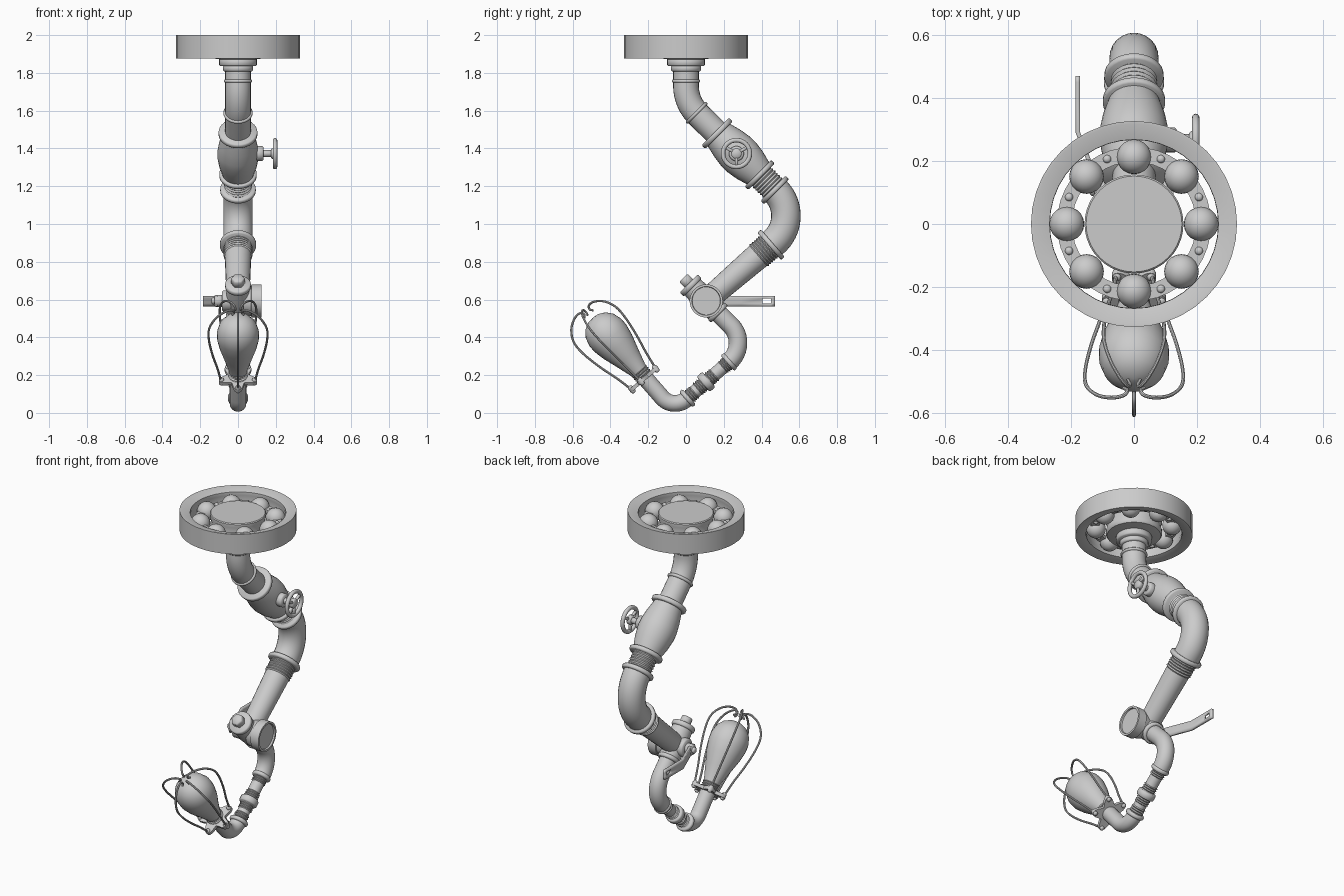
import bpy, bmesh, math
from mathutils import Vector, Matrix

if "Cube" in bpy.data.objects:
    bpy.data.objects.remove(bpy.data.objects["Cube"])

V = Vector
X = V((1, 0, 0))


def P(y, z, x=0.0):
    return V((x, y, z))


def finish(name, bm, angle=40):
    bmesh.ops.remove_doubles(bm, verts=bm.verts, dist=1e-5)
    bmesh.ops.recalc_face_normals(bm, faces=bm.faces)
    me = bpy.data.meshes.new(name)
    bm.to_mesh(me)
    bm.free()
    for p in me.polygons:
        p.use_smooth = True
    me.set_sharp_from_angle(angle=math.radians(angle))
    ob = bpy.data.objects.new(name, me)
    bpy.context.collection.objects.link(ob)
    return ob


def frame(origin, axis):
    """Local z along axis, local x along world x where possible."""
    a = axis.normalized()
    x = X if abs(a.x) < 0.5 else V((0, 1, 0))
    y = a.cross(x)
    return Matrix.Translation(origin) @ Matrix((x, y, a)).transposed().to_4x4()


def skin(bm, rings, closed=False):
    n = len(rings[0])
    for a, b in zip(rings, rings[1:] + rings[:1] if closed else rings[1:]):
        for i in range(n):
            j = (i + 1) % n
            bm.faces.new((a[i], a[j], b[j], b[i]))
    if not closed:
        bm.faces.new(rings[0])
        bm.faces.new(rings[-1])


def lathe(name, profile, origin=V(), axis=V((0, 0, 1)), sides=32, closed=False, angle=40):
    """Turn (radius, height) pairs around an axis."""
    bm = bmesh.new()
    m = frame(origin, axis)
    rings = []
    for r, h in profile:
        rings.append([bm.verts.new(m @ V((r * math.cos(t), r * math.sin(t), h)))
                      for t in (2 * math.pi * i / sides for i in range(sides))])
    skin(bm, rings, closed)
    return finish(name, bm, angle)


def cyl(name, r, h0, h1, origin=V(), axis=V((0, 0, 1)), sides=32):
    b = min(0.006, abs(h1 - h0) * 0.3)
    return lathe(name, [(r - b, h0), (r, h0 + b), (r, h1 - b), (r - b, h1)], origin, axis, sides, angle=50)


def sweep(name, pts, radii, sides=24, m=Matrix()):
    """Round tube along a path lying in the local yz plane."""
    bm = bmesh.new()
    rings = []
    for i, p in enumerate(pts):
        t = (pts[min(i + 1, len(pts) - 1)] - pts[max(i - 1, 0)]).normalized()
        s = t.cross(X)
        rings.append([bm.verts.new(m @ (p + radii[i] * (X * math.cos(a) + s * math.sin(a))))
                      for a in (2 * math.pi * k / sides for k in range(sides))])
    skin(bm, rings)
    return finish(name, bm)


def elbow(name, a, corner, b, tan, r, steps=12):
    """Pipe from a to b with a circular bend at the corner."""
    d1, d2 = (corner - a).normalized(), (b - corner).normalized()
    ang = d1.angle(d2)
    R = tan / math.tan(ang / 2)
    c = corner - d1 * tan + (d2 - d1 * d1.dot(d2)).normalized() * R
    u = (corner - d1 * tan - c).normalized()
    pts = [a] + [c + R * (u * math.cos(ang * k / steps) + d1 * math.sin(ang * k / steps))
                 for k in range(steps + 1)] + [b]
    return sweep(name, pts, [r] * len(pts))


def thread(name, r, p, axis, length, n):
    prof = []
    for k in range(n):
        prof += [(r, length * k / n), (r + 0.007, length * (k + 0.5) / n)]
    return lathe(name, prof + [(r, length)], p, axis, 24, angle=20)


def smooth_path(c, steps=6):
    c = [2 * c[0] - c[1]] + c + [2 * c[-1] - c[-2]]
    out = []
    for p0, p1, p2, p3 in zip(c, c[1:], c[2:], c[3:]):
        for k in range(steps):
            t = k / steps
            out.append(0.5 * (2 * p1 + (p2 - p0) * t + (2 * p0 - 5 * p1 + 4 * p2 - p3) * t * t
                              + (3 * p1 - p0 - 3 * p2 + p3) * t ** 3))
    return out + [c[-2]]


# Ball bearing ceiling mount
lathe("bearing_outer_ring", [(0.327, 1.877), (0.327, 2.0), (0.318, 2.0), (0.268, 1.985), (0.267, 1.965),
                             (0.275, 1.94), (0.267, 1.91), (0.268, 1.89), (0.318, 1.875)],
      closed=True, sides=40)
lathe("bearing_inner_race", [(0.1, 1.872), (0.15, 1.88), (0.157, 1.89), (0.157, 1.91), (0.15, 1.935),
                             (0.157, 1.96), (0.157, 1.98), (0.152, 1.985)], sides=40)
lathe("bearing_cage", [(0.197, 1.925), (0.245, 1.925), (0.245, 1.945), (0.197, 1.945)], closed=True, sides=40)
for i in range(8):
    a = i * math.pi / 4
    bm = bmesh.new()
    bmesh.ops.create_uvsphere(bm, u_segments=20, v_segments=12, radius=0.055,
                              matrix=Matrix.Translation((0.213 * math.cos(a), 0.213 * math.sin(a), 1.935)))
    finish("bearing_ball", bm)
    a += math.pi / 8
    cyl("cage_rivet", 0.013, -0.018, 0.018, V((0.223 * math.cos(a), 0.223 * math.sin(a), 1.935)), sides=12)

# Upper pipe with collars
D = P(1, -1).normalized()          # down and back
valve0, valve1 = P(0.165, 1.48), P(0.39, 1.26)
elbow("upper_pipe", P(0, 1.88), P(0, 1.642), valve0, 0.09, 0.068)
cyl("mount_flange", 0.1, 1.836, 1.876)
cyl("mount_collar", 0.08, 1.808, 1.84)
cyl("upper_band", 0.075, 1.748, 1.765)
cyl("upper_pipe_ring", 0.077, -0.009, 0.009, P(0.056, 1.588), D)

# Valve body
L = (valve1 - valve0).length
lathe("valve_body", [(0.08, 0), (0.088, 0.03), (0.1, 0.08), (0.109, 0.14), (0.109, 0.18), (0.1, 0.24),
                     (0.085, L - 0.02), (0.08, L)], valve0, valve1 - valve0)
cyl("valve_top_ring", 0.103, -0.014, 0.014, valve0, D)
cyl("valve_bottom_ring", 0.099, -0.013, 0.013, valve1, D)
thread("valve_neck_thread", 0.067, valve1, D, 0.12, 7)

# Hand wheel on the valve
wc = P(0.267, 1.373)
cyl("wheel_boss", 0.04, 0.085, 0.135, wc, X, 20)
cyl("wheel_stem", 0.018, 0.1, 0.2, wc, X, 16)
cyl("wheel_hub", 0.028, 0.175, 0.205, wc, X, 20)
bpy.ops.mesh.primitive_torus_add(major_segments=32, minor_segments=12, major_radius=0.071, minor_radius=0.012,
                                 location=wc + X * 0.196, rotation=(0, math.pi / 2, 0))
wheel = bpy.context.object
wheel.name = "wheel_rim"
bpy.ops.object.shade_smooth()
for k in range(3):
    a = math.pi / 2 + k * math.tau / 3
    cyl("wheel_spoke", 0.009, 0.015, 0.07, wc + X * 0.194, P(math.cos(a), -math.sin(a)), 10)

# Large elbow and the arm below it
e0, e1, joint = P(0.47, 1.18), P(0.45, 0.89), P(0.107, 0.593)
A = (joint - e1).normalized()      # down and forward
elbow("large_elbow", e0, P(0.616, 1.033), e1, 0.2, 0.078, 16)
cyl("large_elbow_top_ring", 0.094, -0.013, 0.013, e0, D)
cyl("large_elbow_bottom_ring", 0.096, -0.013, 0.013, e1, A)
thread("arm_thread", 0.07, e1, A, 0.09, 6)
sweep("arm_pipe", [e1, joint], [0.073, 0.06])

# Tee joint with hex plug, round cover and pivot bolt
lathe("joint_body", [(0.058, -0.115), (0.062, -0.06), (0.066, 0), (0.062, 0.06), (0.055, 0.1)], joint, D)
cyl("joint_top_flange", 0.068, -0.13, -0.1, joint, D)
cyl("joint_plug_hex", 0.036, -0.172, -0.125, joint, D, 6)
cyl("joint_bottom_ring", 0.064, 0.075, 0.1, joint, D)
lathe("joint_cover", [(0.075, 0.03), (0.082, 0.07), (0.088, 0.072), (0.088, 0.125), (0.076, 0.125),
                      (0.074, 0.115)], joint, X)
cyl("joint_left_boss", 0.055, -0.085, 0, joint, X)
cyl("lever_bolt", 0.032, -0.125, -0.08, joint, X, 20)
cyl("lever_bolt_tip", 0.018, -0.14, -0.12, joint, X, 16)

# Bent lever with a slotted end
ys, zs = [0.085, 0.13, 0.29, 0.405, 0.45, 0.47], [0.563, 0.58, 0.605, 0.62]
xs = [-0.115, -0.115, -0.178, -0.178, -0.178, -0.178]
bm = bmesh.new()
grid = [[bm.verts.new((x, y, z)) for z in zs] for x, y in zip(xs, ys)]
for i in range(5):
    for j in range(3):
        if (i, j) != (3, 1):
            bm.faces.new((grid[i][j], grid[i + 1][j], grid[i + 1][j + 1], grid[i][j + 1]))
lever = finish("lever", bm)
mod = lever.modifiers.new("thickness", 'SOLIDIFY')
mod.thickness, mod.offset = 0.014, 0

# Lower elbow, coupled pipe and bottom elbow
l1, coup, l2 = P(0.228, 0.27), P(0.106, 0.164), P(0.008, 0.078)
B = (l2 - l1).normalized()
plate, axis = P(-0.217, 0.185), P(-0.657, 0.754)
elbow("lower_elbow", joint + D * 0.06, P(0.336, 0.364), l1, 0.14, 0.049)
cyl("lower_elbow_ring", 0.054, -0.012, 0.012, l1, B)
sweep("thin_pipe", [l1, l2], [0.036, 0.036], 20)
thread("thin_pipe_top_thread", 0.035, l1, B, 0.045, 4)
thread("thin_pipe_mid_thread", 0.035, coup - B * 0.06, B, 0.12, 10)
thread("thin_pipe_end_thread", 0.035, l2 - B * 0.05, B, 0.05, 4)
cyl("pipe_coupler", 0.053, -0.02, 0.02, coup, B, 24)
cyl("bottom_elbow_ring", 0.054, -0.012, 0.012, l2, B)
elbow("bottom_elbow", l2, P(-0.067, 0.013), plate, 0.09, 0.044)

# Star plate carrying the cage
m = frame(plate, axis)
bm = bmesh.new()
rings = []
for h in (-0.01, 0.01):
    rings.append([])
    for k in range(60):
        a = math.tau * k / 60
        r = 0.083 + 0.024 * math.cos(5 * (a + math.pi / 2))
        rings[-1].append(bm.verts.new(m @ V((r * math.cos(a), r * math.sin(a), h))))
skin(bm, rings)
finish("cage_plate", bm)
thread("bulb_socket", 0.044, plate, axis, 0.05, 4)

# Bulb
lathe("bulb", [(0.044, 0.02), (0.05, 0.06), (0.074, 0.14), (0.099, 0.22), (0.111, 0.28), (0.111, 0.32),
               (0.098, 0.365), (0.07, 0.4), (0.035, 0.418), (0.002, 0.422)], plate, axis)

# Cage wires
wire = smooth_path([P(r, t) for r, t in [(0.092, -0.02), (0.098, 0.02), (0.115, 0.1), (0.142, 0.2), (0.162, 0.31),
                                         (0.16, 0.39), (0.125, 0.45), (0.075, 0.482), (0.035, 0.485),
                                         (0.022, 0.465), (0.035, 0.45)]])
for k in range(5):
    mk = m @ Matrix.Rotation(math.pi + k * math.tau / 5, 4, 'Z')
    sweep("cage_wire", wire, [0.006] * len(wire), 8, mk)
    cyl("wire_clip", 0.013, -0.022, 0.022, mk @ V((0, 0.092, 0)), axis, 12)
